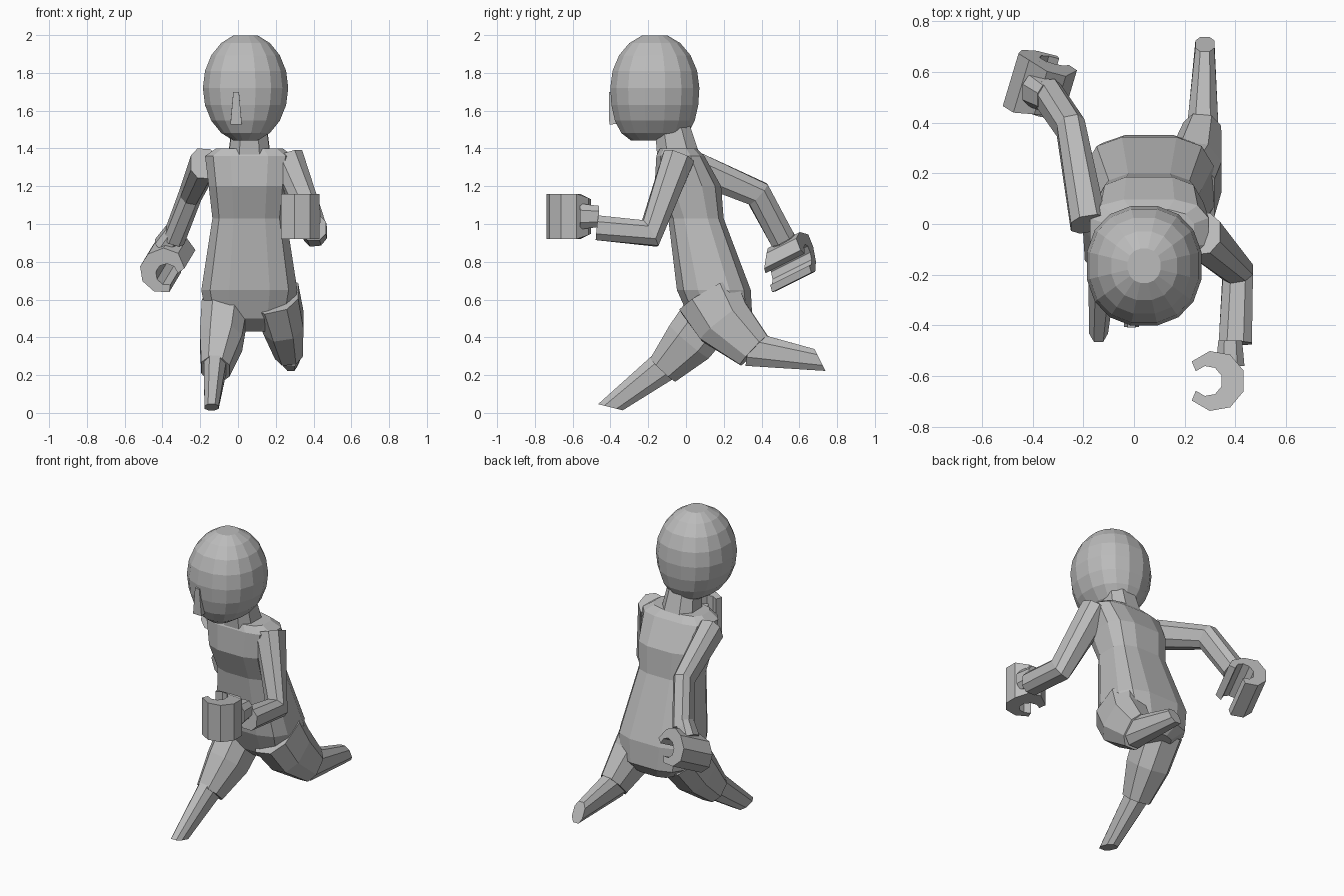
import bpy, math
from mathutils import Vector

cube = bpy.data.objects.get("Cube")
if cube:
    bpy.data.objects.remove(cube, do_unlink=True)

shade = 0.5
grey = bpy.data.materials.new("clay_grey")
grey.use_nodes = True
grey.diffuse_color = (shade, shade, shade, 1)
grey.node_tree.nodes["Principled BSDF"].inputs["Base Color"].default_value = grey.diffuse_color


def skin(name, rings):
    """Join rings of points into one closed flat-faced shape."""
    n = len(rings[0])
    faces = []
    for start in range(0, n * (len(rings) - 1), n):
        for i in range(n):
            j = (i + 1) % n
            faces.append((start + i, start + j, start + n + j, start + n + i))
    last = n * (len(rings) - 1)
    faces.append(tuple(reversed(range(n))))
    faces.append(tuple(range(last, last + n)))
    mesh = bpy.data.meshes.new(name)
    mesh.from_pydata([point for ring in rings for point in ring], [], faces)
    mesh.materials.append(grey)
    part = bpy.data.objects.new(name, mesh)
    bpy.context.collection.objects.link(part)


def oval(centre, u, v, sides, power):
    """Ring of points around a centre; a lower power makes it boxier."""
    ring = []
    for i in range(sides):
        angle = math.tau * (i + 0.5) / sides
        c, s = math.cos(angle), math.sin(angle)
        ring.append(centre + u * math.copysign(abs(c) ** power, c)
                    + v * math.copysign(abs(s) ** power, s))
    return ring


def limb(name, joints, radii, depth=1.2, sides=8, cut=None):
    """Tapered limb through its joints, mitred at each bend."""
    points = [Vector(joint) for joint in joints]
    last = len(points) - 1
    rings = []
    for i, (point, radius) in enumerate(zip(points, radii)):
        before = (point - points[max(i - 1, 0)]).normalized()
        after = (points[min(i + 1, last)] - point).normalized()
        facing = (before + after).normalized()
        if cut and i == last:
            facing = Vector(cut).normalized()
        mitre = 1 / max(before.dot(facing), after.dot(facing))
        across = Vector((1, 0, 0))
        across = (across - facing * across.dot(facing)).normalized()
        rings.append(oval(point, across * radius,
                          facing.cross(across) * radius * depth * mitre, sides, 0.8))
    skin(name, rings)


def hand(side, wrist, along, curl, across):
    """Fingers and thumb curl round in an open loop from a thick palm."""
    wrist, along, curl, across = (Vector(a) for a in (wrist, along, curl, across))
    for axis in (along, curl, across):
        axis.normalize()
    limb(side + "_wrist", [wrist, wrist + along * 0.1], [0.05, 0.06])
    angles = [math.radians(a) for a in range(40, 321, 40)]
    outline = [(0.12, 0.06, a) for a in angles]
    outline += [(0.06, 0.09, a) for a in reversed(angles)]
    faces = []
    for sign in (-1, 1):
        face = []
        for radius, middle, angle in outline:
            reach = 0.16 - radius * math.sin(angle)
            inward = middle + radius * math.cos(angle)
            half_width = 0.07 + 0.05 * min(1, reach / 0.1)
            face.append(wrist + along * reach + curl * inward + across * sign * half_width)
        faces.append(face)
    skin(side + "_hand", faces)


# Head: egg shape, narrow at the top, with a long flat jaw
head_rings = []
steps = 9
for step in range(steps):
    latitude = 1.28 * (2 * step / (steps - 1) - 1)
    girth = math.cos(latitude)
    length = girth if latitude > 0 else math.sqrt(girth)
    centre = Vector((0.04, -0.165, 1.72 + 0.29 * math.sin(latitude)))
    head_rings.append(oval(centre, Vector((0.23 * girth, 0, 0)),
                           Vector((0, 0.24 * length, 0)), 16, 0.9))
skin("head", head_rings)
limb("nose", [(-0.01, -0.37, 1.53), (-0.01, -0.39, 1.7)], [0.04, 0.02], sides=4)
limb("neck", [(0.06, -0.04, 1.35), (0.06, -0.07, 1.5)], [0.12, 0.1], depth=1)

# Torso: leans forward; height, half width and half depth from crotch to shoulders
torso_rings = []
for height, width, depth in [(0.43, 0.14, 0.1), (0.5, 0.23, 0.17), (0.65, 0.26, 0.2),
                             (1.03, 0.2, 0.15), (1.2, 0.22, 0.18), (1.36, 0.24, 0.13),
                             (1.4, 0.18, 0.1)]:
    centre = Vector((0.06, 0.31 - 0.25 * height, height))
    torso_rings.append(oval(centre, Vector((width, 0, 0)), Vector((0, depth, 0)), 12, 0.65))
skin("torso", torso_rings)

# Left arm swings forward, right arm swings back
limb("left_arm", [(0.26, -0.04, 1.35), (0.41, -0.19, 0.95), (0.4, -0.47, 0.98)],
     [0.09, 0.065, 0.07], depth=1)
limb("right_arm", [(-0.18, 0, 1.32), (-0.25, 0.38, 1.16), (-0.34, 0.51, 0.92)],
     [0.075, 0.06, 0.06])
hand("left", (0.38, -0.46, 1.04), (0, -1, 0), (-1, 0, 0), (0, 0, 1))
hand("right", (-0.34, 0.5, 0.96), (-0.16, 0.1, -0.25), (0.8, -0.1, -0.5), (0.06, 0.2, 0.1))

# Right leg reaches forward, left leg trails behind
limb("right_thigh", [(-0.07, 0.15, 0.55), (-0.09, 0.02, 0.38), (-0.12, -0.12, 0.23)],
     [0.13, 0.12, 0.08])
limb("right_shin", [(-0.12, -0.1, 0.26), (-0.14, -0.4, 0.03)], [0.065, 0.04],
     depth=1.4, cut=(0, -1, -4))
limb("left_thigh", [(0.2, 0.12, 0.62), (0.24, 0.2, 0.48), (0.27, 0.36, 0.33)],
     [0.13, 0.115, 0.08], depth=1.4)
limb("left_shin", [(0.27, 0.33, 0.34), (0.28, 0.71, 0.28)], [0.07, 0.04],
     depth=1.4, cut=(0, 2, 1))
